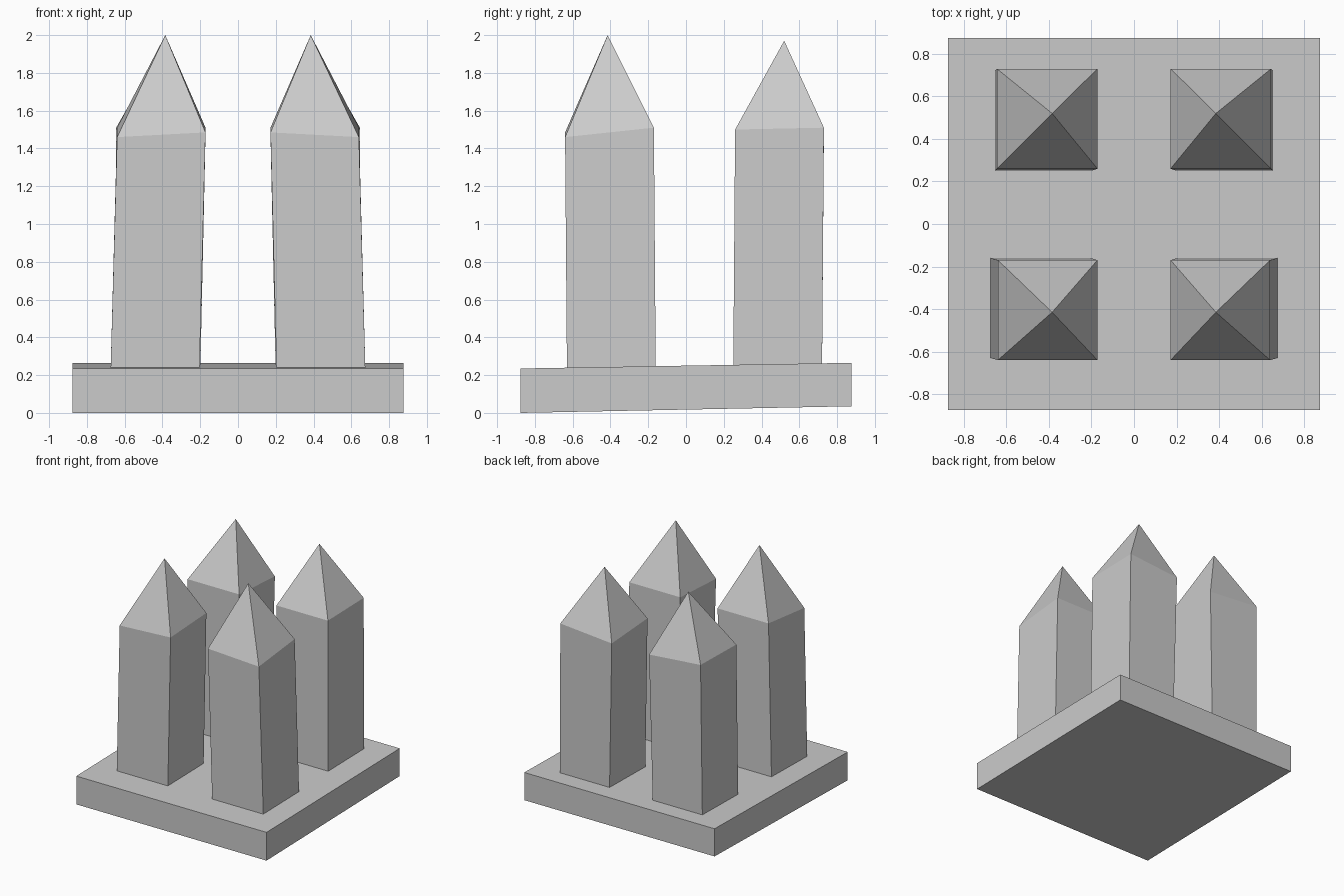
import bpy
import bmesh

if "Cube" in bpy.data.objects:
    bpy.data.objects.remove(bpy.data.objects["Cube"], do_unlink=True)

GREY = (0.6, 0.6, 0.6, 1.0)
stone = bpy.data.materials.new("plain grey")
stone.use_nodes = True
stone.diffuse_color = GREY
stone.node_tree.nodes["Principled BSDF"].inputs["Base Color"].default_value = GREY


def block(name, bottom, top, apex=None):
    """Four-sided block between two rings of corners, flat or pointed on top."""
    bm = bmesh.new()
    low = [bm.verts.new(p) for p in bottom]
    high = [bm.verts.new(p) for p in top]
    bm.faces.new(low[::-1])
    tip = bm.verts.new(apex) if apex else None
    if not tip:
        bm.faces.new(high)
    for i in range(4):
        j = (i + 1) % 4
        bm.faces.new((low[i], low[j], high[j], high[i]))
        if tip:
            bm.faces.new((high[i], high[j], tip))
    bmesh.ops.recalc_face_normals(bm, faces=bm.faces)
    mesh = bpy.data.meshes.new(name)
    bm.to_mesh(mesh)
    bm.free()
    mesh.materials.append(stone)
    obj = bpy.data.objects.new(name, mesh)
    bpy.context.collection.objects.link(obj)
    return obj


def ring(inner, outer, front, back, heights):
    """Corners in order: inner front, outer front, outer back, inner back."""
    corners = ((inner, front), (outer, front), (outer, back), (inner, back))
    return [(x, y, z) for (x, y), z in zip(corners, heights)]


# Base slab, its underside and top rising gently towards the back
H = 0.875
block("base_slab",
      ring(-H, H, -H, H, (0, 0, 0.035, 0.035)),
      ring(-H, H, -H, H, (0.235, 0.235, 0.265, 0.265)))

# Pointed pillars, leaning slightly inwards, mirrored left and right
pillars = {
    "front": (ring(0.205, 0.675, -0.63, -0.16, (0.2,) * 4),
              ring(0.172, 0.64, -0.64, -0.17, (1.485, 1.46, 1.51, 1.51)),
              (0.385, -0.415, 2.0)),
    "back": (ring(0.2, 0.655, 0.25, 0.72, (0.2,) * 4),
             ring(0.172, 0.645, 0.26, 0.73, (1.5, 1.5, 1.51, 1.47)),
             (0.385, 0.52, 1.97)),
}
for place, shape in pillars.items():
    for side, s in (("left", 1), ("right", -1)):
        low, high, tip = shape
        flip = lambda p: (s * p[0], p[1], p[2])
        block(f"{place}_{side}_pillar", [flip(p) for p in low],
              [flip(p) for p in high], flip(tip))
